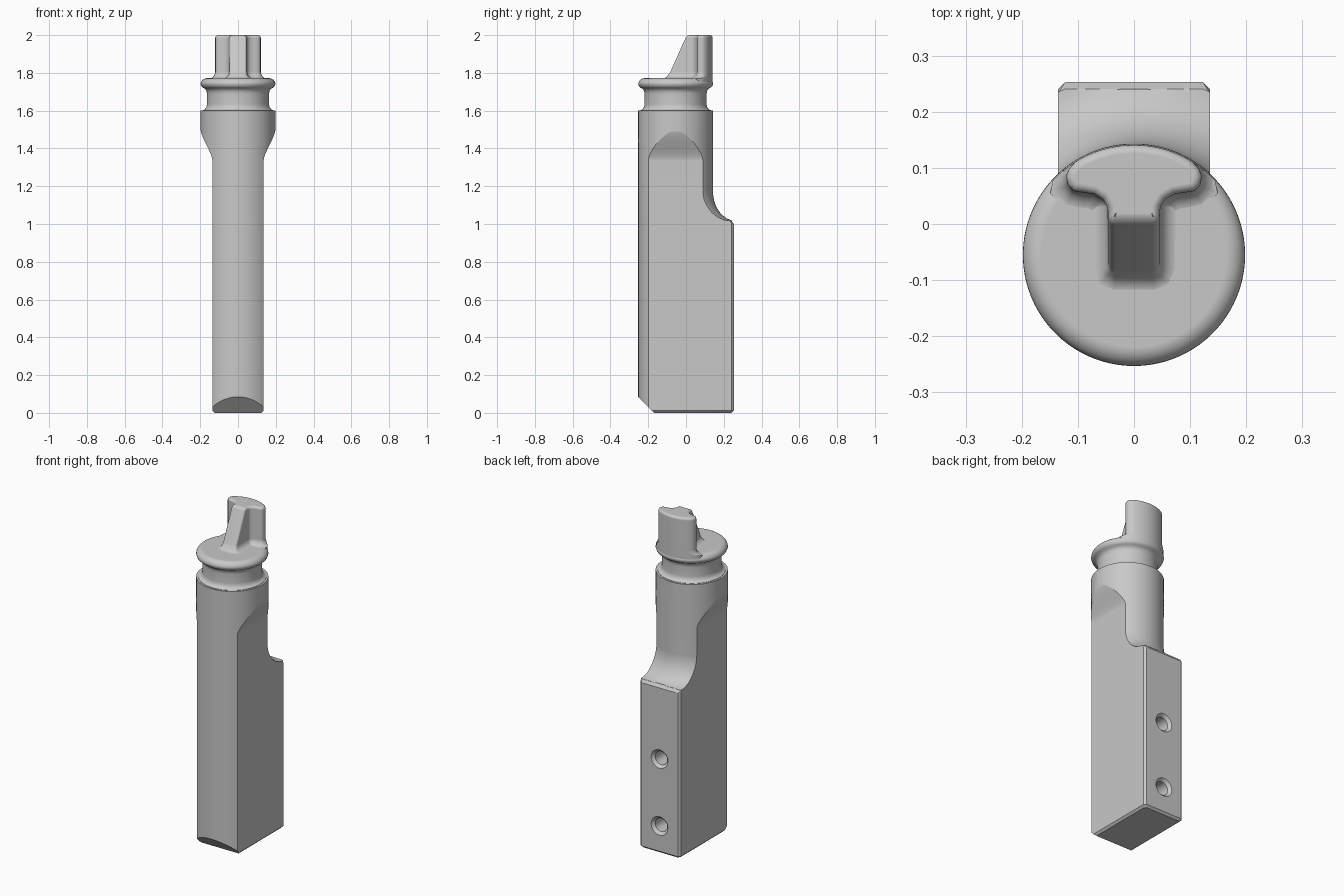
import bpy, bmesh
from math import sin, cos, pi, radians, hypot, sqrt
from mathutils import Vector

if "Cube" in bpy.data.objects:
    bpy.data.objects.remove(bpy.data.objects["Cube"])

AXIS_Y, R = -0.055, 0.198      # axis and radius of the round stock
HALF, BACK = 0.135, 0.253      # half width across flats, back face
EDGE = 0.012                   # small chamfer

grey = bpy.data.materials.new("plain_grey")
grey.use_nodes = True
grey.diffuse_color = (0.58, 0.58, 0.58, 1)
grey.node_tree.nodes["Principled BSDF"].inputs["Base Color"].default_value = (0.58, 0.58, 0.58, 1)


def skin(bm, rings):
    """Join closed rings of equal length and return their vertex loops."""
    loops = [[bm.verts.new(p) for p in ring] for ring in rings]
    n = len(loops[0])
    for a, b in zip(loops, loops[1:]):
        for i in range(n):
            j = (i + 1) % n
            bm.faces.new((a[i], a[j], b[j], b[i]))
    return loops


def loft(rings):
    bm = bmesh.new()
    loops = skin(bm, rings)
    bm.faces.new(loops[0])
    bm.faces.new(loops[-1])
    return bm


def finish(name, bm, angle):
    bm.normal_update()
    bmesh.ops.recalc_face_normals(bm, faces=bm.faces)
    mesh = bpy.data.meshes.new(name)
    bm.to_mesh(mesh)
    bm.free()
    mesh.materials.append(grey)
    ob = bpy.data.objects.new(name, mesh)
    bpy.context.collection.objects.link(ob)
    bpy.ops.object.select_all(action="DESELECT")
    ob.select_set(True)
    bpy.context.view_layer.objects.active = ob
    bpy.ops.object.shade_smooth_by_angle(angle=radians(angle))
    mod = ob.modifiers.new("even_shading", "WEIGHTED_NORMAL")
    mod.keep_sharp = True


def circle(r, segments):
    angles = [2 * pi * i / segments for i in range(segments)]
    return [(r * cos(a), r * sin(a)) for a in angles]


# Shaft cross-section: round front, flat sides, back bounded by a radius and a plane
def shaft_ring(z, half, back_radius, back, chamfer):
    count = 16
    xs = [half] + [(half - chamfer) * cos(pi * i / (2 * count)) for i in range(count + 1)]
    xs += [-x for x in reversed(xs[:-1])]

    def arc(r, x):
        return sqrt(max(0, r * r - x * x))

    rear = []
    for x in xs:
        plane = back - max(0, abs(x) - (half - chamfer))
        rear.append((x, min(plane, AXIS_Y + arc(back_radius, x)), z))
    return rear + [(x, AXIS_Y - arc(R, x), z) for x in reversed(xs)]


steps = [pi / 2 * i / 16 for i in range(17)]
rings = [shaft_ring(0, HALF - EDGE, 0.5, BACK - EDGE, EDGE),
         shaft_ring(EDGE, HALF, 0.5, BACK, EDGE),
         shaft_ring(1.0, HALF, 0.5, BACK, EDGE)]
# Concave shoulder running from the back block up to the round stock
rings += [shaft_ring(1.017 + 0.155 * (1 - sin(t)), HALF, 0.32 - 0.122 * cos(t), BACK - EDGE, 0.002)
          for t in reversed(steps)]
# Flats flaring out to the full round
flare = [(HALF, 1.335), (0.138, 1.352), (0.145, 1.372), (0.157, 1.398), (0.171, 1.427),
         (0.183, 1.452), (0.192, 1.474), (0.196, 1.486), (R, 1.495), (R, 1.6)]
rings += [shaft_ring(z, half, R, BACK, 0.001) for half, z in flare]
shaft = loft(rings)
bmesh.ops.remove_doubles(shaft, verts=shaft.verts, dist=0.0002)

# Slanted toe at the front of the foot
cut = bmesh.ops.bisect_plane(
    shaft, geom=shaft.verts[:] + shaft.edges[:] + shaft.faces[:],
    plane_co=(0, -0.17, 0), plane_no=Vector((0, -0.085, -0.083)).normalized(), clear_outer=True)
toe = [e for e in cut["geom_cut"] if isinstance(e, bmesh.types.BMEdge)]
bmesh.ops.contextual_create(shaft, geom=toe)

# Two countersunk blind holes in the back face
panel = [f for f in shaft.faces if all(v.co.y > BACK - 0.001 for v in f.verts)]
bmesh.ops.delete(shaft, geom=panel, context="FACES")
border = [e for e in shaft.edges if e.is_boundary and all(v.co.y > BACK - 0.001 for v in e.verts)]
for z in (0.165, 0.57):
    profile = [(0.056, 0), (0.04, 0.016), (0.04, 0.12)]
    loops = skin(shaft, [[(x, BACK - depth, z + dz) for x, dz in circle(r, 32)]
                         for r, depth in profile])
    shaft.faces.new(loops[-1])
    mouth = loops[0]
    border += [shaft.edges.get((mouth[i - 1], mouth[i])) for i in range(len(mouth))]
bmesh.ops.triangle_fill(shaft, use_beauty=True, use_dissolve=False, edges=border, normal=(0, 1, 0))
finish("shaft", shaft, 32)

# Neck groove and rounded flange
neck = [(0.187, 1.59), (0.187, 1.602), (0.176, 1.607), (0.168, 1.617), (0.164, 1.633),
        (0.164, 1.69), (0.167, 1.705), (0.175, 1.716), (0.186, 1.722), (0.194, 1.729)]
rim = [(0.164 + 0.034 * cos(t), 1.74 + 0.032 * sin(t)) for t in steps[::2]]
finish("neck_and_flange", loft([[(x, AXIS_Y + y, z) for x, y in circle(r, 96)]
                                for r, z in neck + rim]), 50)


# Key: curved back bar with a sloping rib in front
def key_ring(z, offset, front):
    arc = [radians(90 - 4 * i) for i in range(9)]
    half = [(0.196 * cos(a), AXIS_Y + 0.196 * sin(a)) for a in arc]
    half += [(0.116, 0.098), (0.121, 0.085), (0.118, 0.07), (0.108, 0.059), (0.09, 0.056),
             (0.071, 0.053), (0.056, 0.044), (0.047, 0.031),
             (0.046, front + 0.012), (0.042, front + 0.003), (0.034, front), (0, front)]
    ring = []
    for i, (x, y) in enumerate(half):
        ax, ay = half[max(i - 1, 0)]
        bx, by = half[min(i + 1, len(half) - 1)]
        normal = Vector((ay - by, bx - ax)).normalized()
        px = x + normal.x * offset if x > 1e-6 else 0
        py = y + normal.y * offset
        reach = hypot(px, py - AXIS_Y)
        if reach > 0.196 and py > 0:      # stay flush with the flange
            px, py = px * 0.196 / reach, AXIS_Y + (py - AXIS_Y) * 0.196 / reach
        ring.append((px, py))
    full = ring + [(-x, y) for x, y in reversed(ring[1:-1])]
    return [(x, y, z) for x, y in full]


def rib_front(z):
    return -0.45 * (1.99 - z)


levels = [(1.74, 0.035)]
levels += [(1.806 - 0.035 * cos(t), 0.035 * (1 - sin(t))) for t in steps[::2]]
levels += [(1.985 + 0.015 * sin(t), -0.015 * (1 - cos(t))) for t in steps[::4]]
finish("key", loft([key_ring(z, d, rib_front(max(z, 1.79))) for z, d in levels]), 50)
